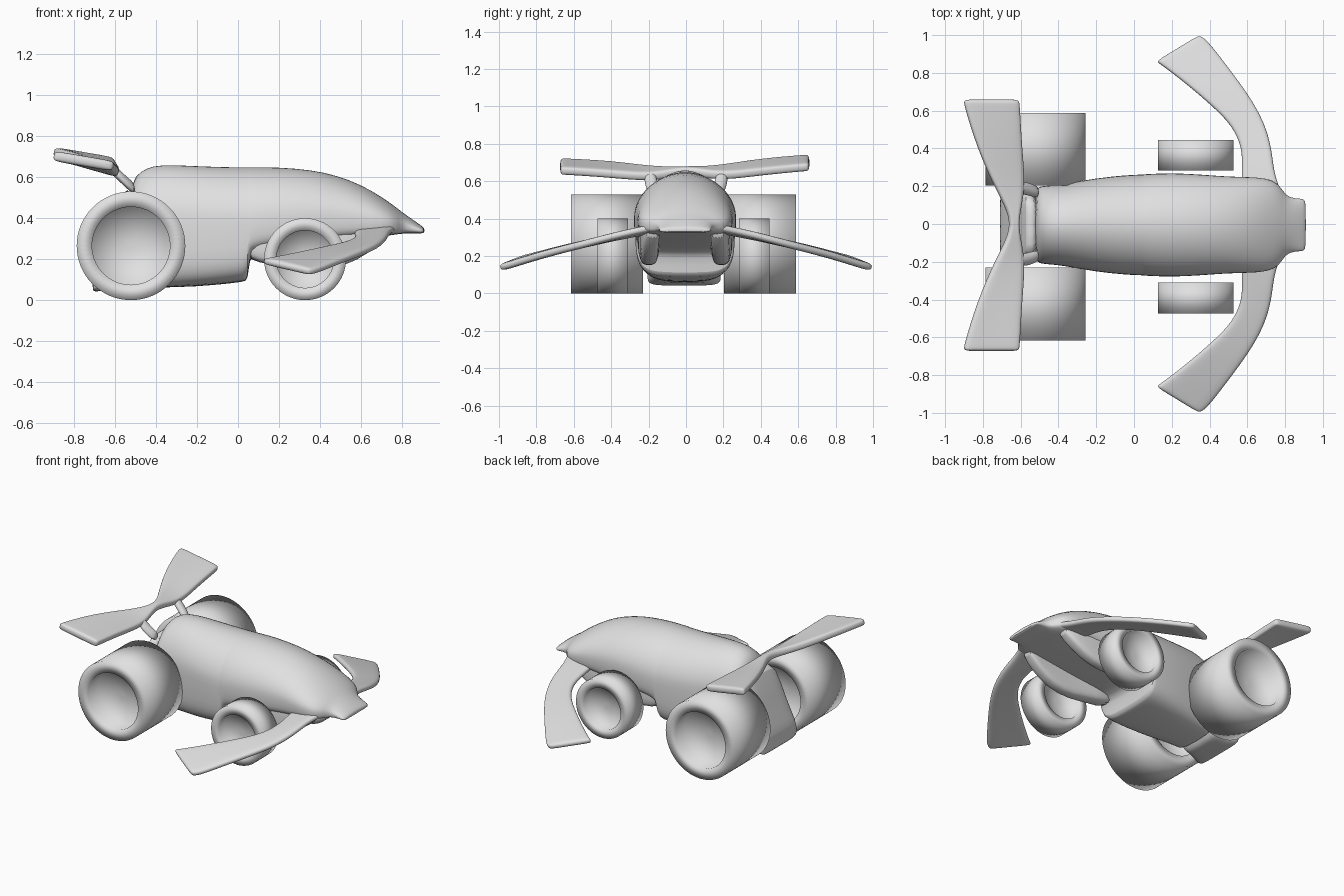
import bpy, math

cube = bpy.data.objects.get("Cube")
if cube:
    bpy.data.objects.remove(cube)

clay = bpy.data.materials.new("clay grey")
clay.use_nodes = True
clay.diffuse_color = (0.75, 0.75, 0.75, 1)
clay.node_tree.nodes["Principled BSDF"].inputs["Base Color"].default_value = (0.75, 0.75, 0.75, 1)


def make(name, verts, faces, angle=180, subdivide=0):
    mesh = bpy.data.meshes.new(name)
    mesh.from_pydata(verts, [], faces)
    mesh.materials.append(clay)
    obj = bpy.data.objects.new(name, mesh)
    bpy.context.collection.objects.link(obj)
    bpy.ops.object.select_all(action='DESELECT')
    obj.select_set(True)
    bpy.context.view_layer.objects.active = obj
    bpy.ops.object.mode_set(mode='EDIT')
    bpy.ops.mesh.select_all(action='SELECT')
    bpy.ops.mesh.normals_make_consistent(inside=False)
    bpy.ops.object.mode_set(mode='OBJECT')
    bpy.ops.object.shade_smooth_by_angle(angle=math.radians(angle))
    if subdivide:
        mod = obj.modifiers.new("soften", 'SUBSURF')
        mod.levels = mod.render_levels = subdivide
    return obj


def bridge(rings, n):
    return [(r * n + i, r * n + (i + 1) % n, (r + 1) * n + (i + 1) % n, (r + 1) * n + i)
            for r in range(rings - 1) for i in range(n)]


def power(v, e):
    return math.copysign(abs(v) ** e, v)


def loft(name, sections, upper=1.05, lower=0.45, n=28):
    """Skin cross-sections (x, y, half width, bottom, top): domed above, boxy below."""
    verts = []
    for x, y, half, low, high in sections:
        mid = max(high - 0.26, low + (high - low) * 0.4)
        for i in range(n):
            a = 2 * math.pi * i / n
            c, s = math.cos(a), math.sin(a)
            e = upper if s > 0 else lower
            reach = high - mid if s > 0 else mid - low
            verts.append((x, y + half * power(c, e), mid + reach * power(s, e)))
    faces = bridge(len(sections), n)
    faces += [tuple(range(n)), tuple(range(len(verts) - n, len(verts)))]
    return make(name, verts, faces, 50, 1)


def wheel(name, x, radius, hole, y_in, y_out, depth, n=64):
    """Drum with a well in each end, shaded smooth throughout."""
    mid, half = (y_in + y_out) / 2, (y_out - y_in) / 2
    end = [(0.01, half - depth), (hole, half - depth), (hole, half), (radius, half)]
    profile = end + [(r, -d) for r, d in reversed(end)]
    verts = [(x + r * math.cos(2 * math.pi * i / n), mid + d, radius + r * math.sin(2 * math.pi * i / n))
             for r, d in profile for i in range(n)]
    faces = bridge(len(profile), n)
    faces += [tuple(range(n)), tuple(range(len(verts) - n, len(verts)))]
    make(name, verts, faces)


def blade(name, stations, thickness):
    """Flat wing from pairs of (trailing, leading) edge points."""
    verts, cols = [], 4
    for a, b in stations:
        for k in range(cols):
            t = k / (cols - 1)
            verts.append([p + (q - p) * t for p, q in zip(a, b)])
    faces = [(r * cols + k, r * cols + k + 1, (r + 1) * cols + k + 1, (r + 1) * cols + k)
             for r in range(len(stations) - 1) for k in range(cols - 1)]
    obj = make(name, verts, faces)
    solid = obj.modifiers.new("thickness", 'SOLIDIFY')
    solid.thickness, solid.offset = thickness, 0
    bevel = obj.modifiers.new("edge", 'BEVEL')
    bevel.width, bevel.segments, bevel.limit_method = 0.012, 1, 'ANGLE'
    bevel.angle_limit = math.radians(50)
    soft = obj.modifiers.new("soften", 'SUBSURF')
    soft.levels = soft.render_levels = 2


# Main hull, with the underside stepping up into the front tunnel
loft("hull", [(x, -0.005, w, b, t) for x, w, b, t in (
    (-0.53, 0.19, 0.06, 0.54), (-0.50, 0.205, 0.06, 0.61), (-0.45, 0.21, 0.06, 0.645),
    (-0.38, 0.215, 0.06, 0.665), (-0.20, 0.25, 0.065, 0.655), (-0.04, 0.265, 0.08, 0.65),
    (0.03, 0.268, 0.09, 0.65), (0.048, 0.268, 0.095, 0.65), (0.056, 0.27, 0.20, 0.65),
    (0.08, 0.271, 0.23, 0.65), (0.20, 0.277, 0.25, 0.65),
    (0.36, 0.268, 0.27, 0.637), (0.48, 0.258, 0.285, 0.61), (0.60, 0.255, 0.30, 0.565),
    (0.70, 0.25, 0.31, 0.505), (0.77, 0.22, 0.32, 0.455), (0.80, 0.155, 0.325, 0.43),
    (0.85, 0.14, 0.325, 0.395), (0.90, 0.14, 0.325, 0.36), (0.91, 0.125, 0.33, 0.35))])

# Sloping tail block
loft("tail", [(x, -0.01, w, b, t) for x, w, b, t in (
    (-0.71, 0.19, 0.045, 0.13), (-0.70, 0.20, 0.04, 0.17), (-0.63, 0.19, 0.05, 0.35),
    (-0.575, 0.18, 0.055, 0.54), (-0.50, 0.18, 0.06, 0.56))], 0.5, 0.4)

for side, label in ((1, "left"), (-1, "right")):
    # Side walls of the front tunnel
    loft("tunnel_wall_" + label, [(x, side * y - 0.005, w, b, t) for x, y, w, b, t in (
        (0.03, 0.19, 0.06, 0.18, 0.40), (0.18, 0.195, 0.06, 0.18, 0.42), (0.35, 0.195, 0.05, 0.14, 0.42),
        (0.52, 0.19, 0.05, 0.16, 0.40), (0.64, 0.185, 0.045, 0.23, 0.38),
        (0.74, 0.17, 0.04, 0.31, 0.38))], 0.6, 0.6, 16)

    # Wheels
    for where, x, r, hole, near, far, depth in (("rear", -0.522, 0.265, 0.19, 0.217, 0.602, 0.10),
                                                ("front", 0.327, 0.2, 0.14, 0.297, 0.46, 0.055)):
        ends = sorted((side * near - 0.014, side * far - 0.014))
        wheel(f"{where}_wheel_{label}", x, r, hole, *ends, depth)

    # Swept front wing
    blade("front_wing_" + label, [((a, side * b, c), (d, side * e, f)) for a, b, c, d, e, f in (
        (0.57, 0.16, 0.34, 0.79, 0.14, 0.36), (0.57, 0.27, 0.32, 0.74, 0.27, 0.335),
        (0.575, 0.40, 0.295, 0.73, 0.40, 0.305), (0.52, 0.52, 0.27, 0.69, 0.54, 0.265),
        (0.42, 0.62, 0.25, 0.61, 0.68, 0.23), (0.28, 0.74, 0.22, 0.49, 0.84, 0.185),
        (0.15, 0.84, 0.195, 0.39, 0.97, 0.142), (0.115, 0.86, 0.19, 0.345, 1.0, 0.137))], 0.04)

    # Strut carrying the rear wing
    loft("wing_strut_" + label, [(x, side * y, w, z - 0.03, z + 0.03) for x, y, w, z in (
        (-0.62, 0.19, 0.03, 0.645), (-0.58, 0.19, 0.035, 0.61),
        (-0.54, 0.18, 0.035, 0.57), (-0.50, 0.165, 0.03, 0.54))], 1, 1, 12)

# Rear wing, narrow in the middle, flared to both tips and slightly higher on the left
half_wing = ((0.66, -0.90, 0.715, -0.61, 0.665), (0.63, -0.90, 0.715, -0.605, 0.665),
             (0.40, -0.83, 0.70, -0.593, 0.645), (0.20, -0.74, 0.67, -0.575, 0.62),
             (0.08, -0.675, 0.66, -0.60, 0.64))
stations = [((a, y, b + 0.012 * y), (c, y, d + 0.012 * y)) for y, a, b, c, d in half_wing]
stations.append(((-0.655, 0, 0.66), (-0.61, 0, 0.65)))
stations += [((a, -y * 1.02, b - 0.018 * y), (c, -y * 1.02, d - 0.018 * y))
             for y, a, b, c, d in reversed(half_wing)]
blade("rear_wing", stations, 0.05)
